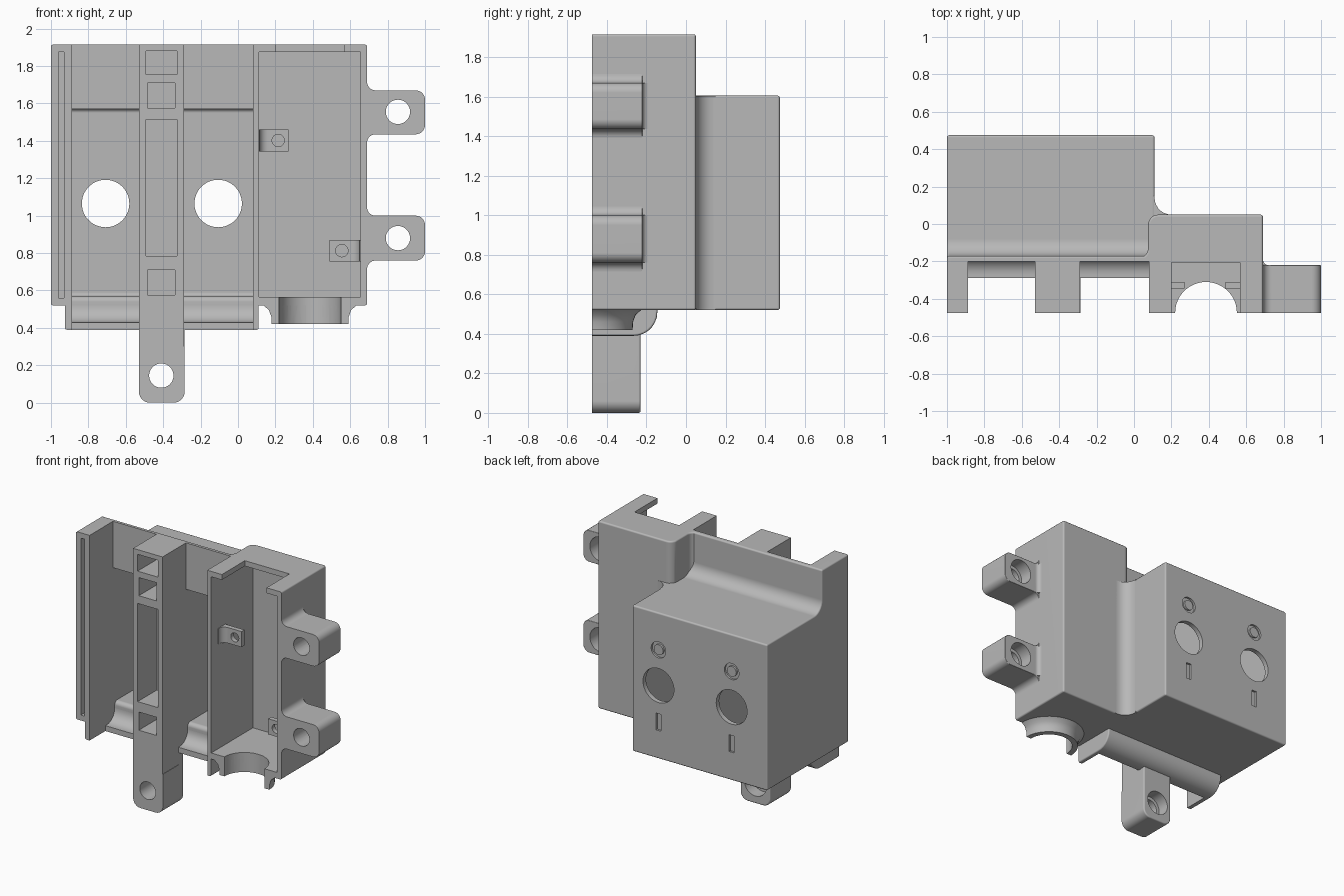
import bpy, bmesh, math
from mathutils import Vector

cube = bpy.data.objects.get("Cube")
if cube:
    bpy.data.objects.remove(cube, do_unlink=True)

grey = bpy.data.materials.new("plain_grey")
grey.use_nodes = True
grey.diffuse_color = (0.48, 0.48, 0.48, 1)
grey.node_tree.nodes["Principled BSDF"].inputs["Base Color"].default_value = (0.48, 0.48, 0.48, 1)

FRONT = -0.475
AHEAD = -0.52    # solids start ahead of the front plane and are trimmed flush


def rounded(points, steps=7):
    """Outline from (u, v) or (u, v, radius) corners."""
    out = []
    for i, point in enumerate(points):
        p = Vector(point[:2])
        if len(point) == 2:
            out.append(p)
            continue
        a = (Vector(points[i - 1][:2]) - p).normalized()
        b = (Vector(points[(i + 1) % len(points)][:2]) - p).normalized()
        for k in range(steps + 1):
            t = math.pi / 2 * k / steps
            out.append(p + point[2] * (a * (1 - math.sin(t)) + b * (1 - math.cos(t))))
    return out


def make_object(name, bm, bevel=0):
    bmesh.ops.recalc_face_normals(bm, faces=bm.faces[:])
    mesh = bpy.data.meshes.new(name)
    bm.to_mesh(mesh)
    bm.free()
    mesh.materials.append(grey)
    obj = bpy.data.objects.new(name, mesh)
    bpy.context.collection.objects.link(obj)
    if bevel:
        mod = obj.modifiers.new("soft_edges", 'BEVEL')
        mod.width, mod.segments = bevel, 3
        mod.limit_method, mod.angle_limit = 'ANGLE', math.radians(40)
    return obj


def extrude(name, points, axis, lo, hi, bevel=0):
    place = {'x': lambda u, v, w: (w, u, v),
             'y': lambda u, v, w: (u, w, v),
             'z': lambda u, v, w: (u, v, w)}[axis]
    bm = bmesh.new()
    outline = rounded(points)
    ends = [[bm.verts.new(place(u, v, w)) for u, v in outline] for w in (lo, hi)]
    for ring in ends:
        bm.faces.new(ring)
    for i in range(len(outline)):
        bm.faces.new((ends[0][i - 1], ends[0][i], ends[1][i], ends[1][i - 1]))
    return make_object(name, bm, bevel)


def box(name, x, y, z, bevel=0):
    corners = [(x[0], y[0]), (x[1], y[0]), (x[1], y[1]), (x[0], y[1])]
    return extrude(name, corners, 'z', z[0], z[1], bevel)


def lathe(name, profile, u, v, axis, sides=48):
    """Turn a closed (radius, height) profile about a y or z axis through u, v."""
    bm = bmesh.new()
    rings = []
    for i in range(sides):
        t = 2 * math.pi * i / sides
        ring = []
        for r, h in profile:
            a, b = u + r * math.cos(t), v + r * math.sin(t)
            ring.append(bm.verts.new((a, h, b) if axis == 'y' else (a, b, h)))
        rings.append(ring)
    for i in range(sides):
        for j in range(len(profile)):
            bm.faces.new((rings[i - 1][j - 1], rings[i - 1][j], rings[i][j], rings[i][j - 1]))
    bmesh.ops.remove_doubles(bm, verts=bm.verts[:], dist=1e-5)
    bmesh.ops.dissolve_degenerate(bm, edges=bm.edges[:], dist=1e-5)
    return make_object(name, bm)


def cylinder(name, r, lo, hi, u, v, axis='y'):
    return lathe(name, [(0, lo), (r, lo), (r, hi), (0, hi)], u, v, axis)


# Outer solids: deep device housing with its stepped top
solids = [extrude("device_housing", [
    (AHEAD, 0.52), (0.475, 0.52), (0.475, 1.605), (-0.17, 1.605, 0.09),
    (-0.17, 1.915), (AHEAD, 1.915)], 'x', -1, 0.11, 0.012)]
# Curved lip under the bays
solids.append(extrude("bay_lip", [
    (AHEAD, 0.56), (-0.145, 0.56), (-0.145, 0.39, 0.12), (AHEAD, 0.39)],
    'x', -0.925, 0.11, 0.01))
# Cable box beside the housing, with blended corners
solids.append(extrude("cable_box", [
    (0.01, AHEAD), (0.69, AHEAD), (0.69, 0.05), (0.075, 0.05, 0.055),
    (0.075, -0.18, 0.05), (0.01, -0.18)], 'z', 0.52, 1.915, 0.012))
solids.append(extrude("housing_blend", [
    (0.1, 0.04), (0.21, 0.04), (0.21, 0.05), (0.11, 0.05, 0.09),
    (0.11, 0.15), (0.1, 0.15)], 'z', 0.52, 1.603))
# Cable collar at the bottom of the cable box
solids.append(lathe("cable_collar", [
    (0, 0.42), (0.205, 0.42), (0.207, 0.46), (0.22, 0.495), (0.25, 0.522),
    (0.25, 0.54), (0, 0.54)], 0.385, FRONT, 'z'))
# Bottom mounting foot
solids.append(extrude("bottom_foot", [
    (-0.53, 0.6), (-0.53, 0, 0.06), (-0.285, 0, 0.06), (-0.285, 0.6)],
    'y', AHEAD, -0.23, 0.01))
# Side mounting lugs with blended roots
LUGS = {"upper": (1.435, 1.67), "lower": (0.76, 1.0)}
for label, (lo, hi) in LUGS.items():
    solids.append(extrude(label + "_side_lug", [
        (0.67, lo - 0.05), (0.69, lo - 0.05), (0.69, lo, 0.045), (1, lo, 0.05),
        (1, hi, 0.05), (0.69, hi, 0.045), (0.69, hi + 0.05), (0.67, hi + 0.05)],
        'y', AHEAD, -0.22, 0.01))
    solids.append(extrude(label + "_lug_blend", [
        (0.68, -0.24), (0.73, -0.24), (0.73, -0.22), (0.69, -0.22, 0.03),
        (0.69, -0.185), (0.68, -0.185)], 'z', lo, hi))

# Cutters: front plane and the two open bays
cutters = [box("trim", (-2, 2), (-0.8, FRONT), (-1, 3))]
BAYS = ((-0.888, -0.53), (-0.288, 0.08))
for lo, hi in BAYS:
    cutters.append(extrude("bay", [
        (-0.6, 2), (-0.2, 2), (-0.2, 1.57), (0.44, 1.57, 0.02), (0.44, 0.57, 0.02),
        (-0.18, 0.57, 0.03), (-0.18, 0.43, 0.09), (-0.29, 0.43), (-0.29, 0.3),
        (-0.6, 0.3)], 'x', lo, hi))
# Dial window, indicator ring and slot behind each bay
for x in (-0.708, -0.106):
    cutters.append(cylinder("window", 0.127, 0.4, 0.6, x, 1.065))
    cutters.append(lathe("ring", [(0.038, 0.46), (0.06, 0.46), (0.06, 0.5), (0.038, 0.5)],
                         x, 1.33, 'y', 32))
    cutters.append(box("slot", (x - 0.02, x + 0.02), (0.46, 0.5), (0.73, 0.855)))
# Pockets along the centre rib
for half, lo, hi in ((0.083, 1.755, 1.88), (0.073, 1.575, 1.71),
                     (0.083, 0.785, 1.515), (0.073, 0.575, 0.71)):
    cutters.append(box("pocket", (-0.41 - half, -0.41 + half), (-0.6, -0.25), (lo, hi)))
# Seal groove in the right-hand wall
cutters.append(box("groove", (-0.96, -0.93), (-0.6, -0.3), (0.56, 1.875)))
# Cable box cavity, top notch and cable bore
cutters.append(box("cavity", (0.112, 0.655), (-0.6, 0.015), (0.565, 1.875)))
cutters.append(box("notch", (0.2, 0.567), (-0.6, -0.205), (1.8, 2)))
cutters.append(cylinder("bore", 0.165, 0.3, 0.7, 0.385, FRONT, 'z'))
# Screw holes with counterbores from behind
for x, z in ((0.855, 1.555), (0.855, 0.88), (-0.41, 0.145)):
    cutters.append(cylinder("screw_hole", 0.065, -0.6, -0.1, x, z))
    cutters.append(cylinder("counterbore", 0.09, -0.32, -0.1, x, z))


def bounds(obj):
    pts = [v.co for v in obj.data.vertices]
    return [(min(p[i] for p in pts), max(p[i] for p in pts)) for i in range(3)]


def cut(obj, tools):
    mine = bounds(obj)
    for tool in tools:
        if all(a[0] < b[1] and b[0] < a[1] for a, b in zip(mine, bounds(tool))):
            mod = obj.modifiers.new("cut", 'BOOLEAN')
            mod.operation, mod.solver, mod.object = 'DIFFERENCE', 'EXACT', tool
    bpy.context.view_layer.update()
    graph = bpy.context.evaluated_depsgraph_get()
    mesh = bpy.data.meshes.new_from_object(obj.evaluated_get(graph))
    obj.modifiers.clear()
    obj.data = mesh


for solid in solids:
    cut(solid, cutters)

# Screw clips inside the cable box, rooted on opposite walls
for label, wall, tip, hole, z in (("upper", 0.105, 0.27, 0.215, 1.402),
                                  ("lower", 0.66, 0.49, 0.555, 0.813)):
    s = 1 if tip > wall else -1
    clip = extrude(label + "_cable_clip", [
        (wall, -0.31), (tip, -0.31), (tip, -0.345), (wall + s * 0.01, -0.345, 0.045),
        (wall + s * 0.01, -0.395), (wall, -0.395)], 'z', z - 0.058, z + 0.058)
    drill = cylinder("drill", 0.033, -0.5, -0.2, hole, z)
    cut(clip, [drill])
    cutters.append(drill)
    solids.append(clip)

for tool in cutters:
    bpy.data.objects.remove(tool, do_unlink=True)

# Smooth the rounded surfaces and keep real edges crisp
bpy.ops.object.select_all(action='DESELECT')
for solid in solids:
    solid.select_set(True)
bpy.context.view_layer.objects.active = solids[0]
bpy.ops.object.shade_smooth_by_angle(angle=math.radians(35))
for solid in solids:
    mod = solid.modifiers.new("even_shading", 'WEIGHTED_NORMAL')
    mod.keep_sharp = True
